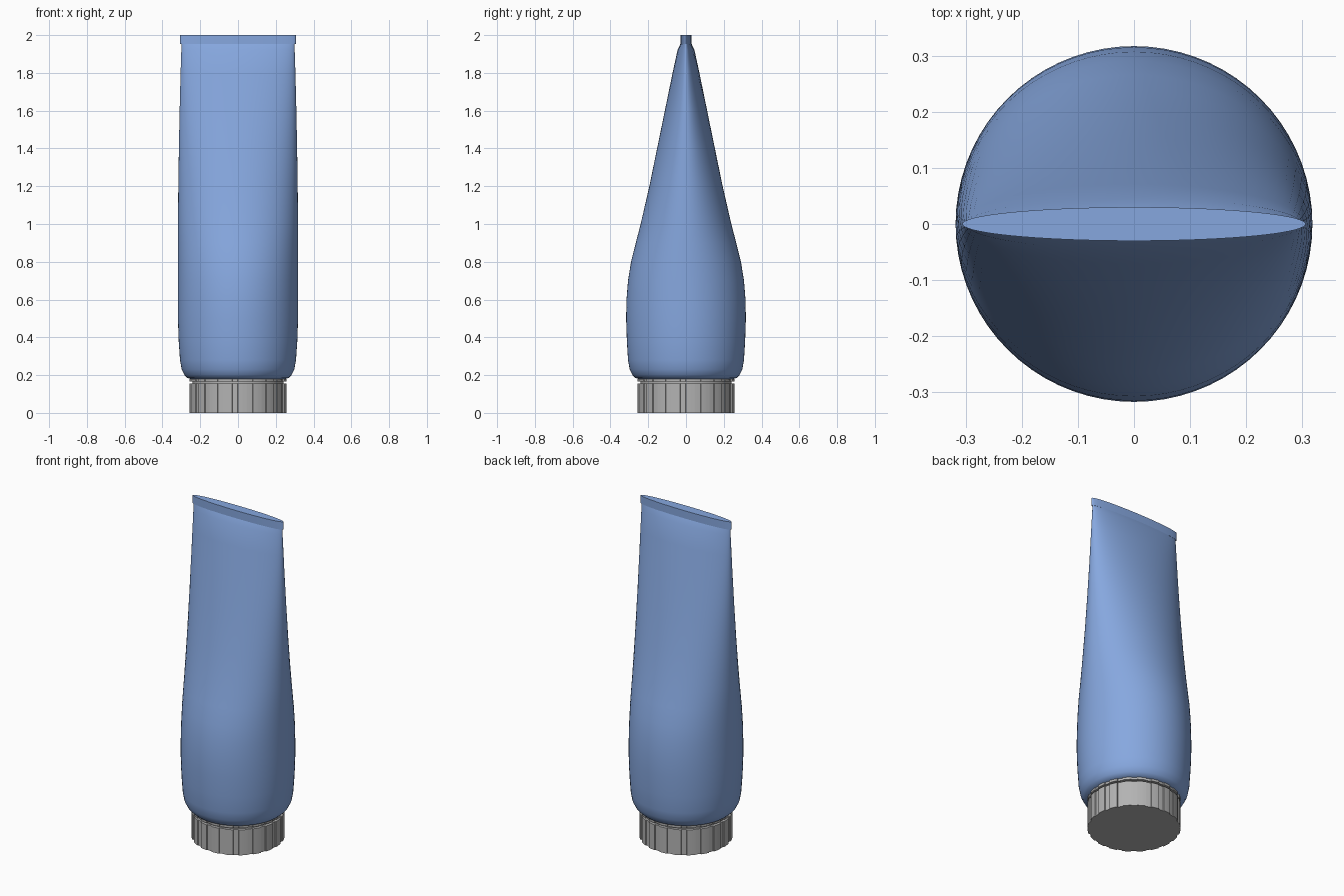
import bpy, bmesh, math

if "Cube" in bpy.data.objects:
    bpy.data.objects.remove(bpy.data.objects["Cube"])

def material(name, col):
    m = bpy.data.materials.new(name)
    m.diffuse_color = (*col, 1)
    m.use_nodes = True
    m.node_tree.nodes["Principled BSDF"].inputs["Base Color"].default_value = m.diffuse_color
    return m

BLUE = material("tube blue", (0.24, 0.39, 0.74))
GREY = material("cap grey", (0.45, 0.45, 0.45))

def loft(name, rings, mat, angle):
    """Skin a stack of closed rings of equal point count and cap both ends."""
    bm = bmesh.new()
    loops = [[bm.verts.new(p) for p in ring] for ring in rings]
    n = len(loops[0])
    for a, b in zip(loops, loops[1:]):
        for i in range(n):
            j = (i + 1) % n
            bm.faces.new((a[i], a[j], b[j], b[i]))
    bm.faces.new(loops[0][::-1])
    bm.faces.new(loops[-1])
    me = bpy.data.meshes.new(name)
    bm.to_mesh(me)
    bm.free()
    me.materials.append(mat)
    ob = bpy.data.objects.new(name, me)
    bpy.context.collection.objects.link(ob)
    bpy.ops.object.select_all(action='DESELECT')
    ob.select_set(True)
    bpy.context.view_layer.objects.active = ob
    bpy.ops.object.shade_smooth_by_angle(angle=math.radians(angle))
    return ob

def ellipse(z, rx, ry, n=72):
    return [(rx * math.cos(2 * math.pi * i / n), ry * math.sin(2 * math.pi * i / n), z)
            for i in range(n)]

def fluted(z, r, depth, teeth=20):
    """Circle with shallow grooves: wide land, narrow groove per tooth."""
    pts = []
    step = 2 * math.pi / teeth
    for t in range(teeth):
        for f, d in ((0, 0), (0.2, 0), (0.4, 0), (0.6, 0), (0.62, depth), (0.8, depth), (0.98, depth)):
            a = (t + f) * step
            pts.append(((r - d) * math.cos(a), (r - d) * math.sin(a), z))
    return pts

# Squeeze tube: round at the shoulder, flattening towards the seal (z, rx, ry)
profile = [(0.178, 0.245, 0.245), (0.185, 0.268, 0.268), (0.2, 0.283, 0.283),
           (0.23, 0.298, 0.298), (0.28, 0.307, 0.307), (0.38, 0.314, 0.313),
           (0.5, 0.318, 0.317), (0.6, 0.318, 0.315), (0.7, 0.318, 0.307),
           (0.8, 0.318, 0.291), (0.9, 0.318, 0.266), (1.0, 0.318, 0.240),
           (1.2, 0.316, 0.194), (1.4, 0.313, 0.153), (1.6, 0.309, 0.112),
           (1.8, 0.304, 0.071), (1.92, 0.300, 0.045), (1.955, 0.299, 0.029)]
loft("tube_body", [ellipse(*p) for p in profile], BLUE, 50)

# Crimped seal at the top
loft("tube_seal", [ellipse(1.952, 0.306, 0.03), ellipse(2.0, 0.306, 0.03)], BLUE, 30)

# Screw cap, neck and tamper ring
loft("cap", [fluted(0, 0.258, 0.006), fluted(0.155, 0.258, 0.006)], GREY, 25)
loft("neck", [ellipse(0.15, 0.24, 0.24), ellipse(0.185, 0.24, 0.24)], GREY, 30)
loft("cap_ring", [fluted(0.166, 0.258, 0.006), fluted(0.18, 0.258, 0.006)], GREY, 25)
